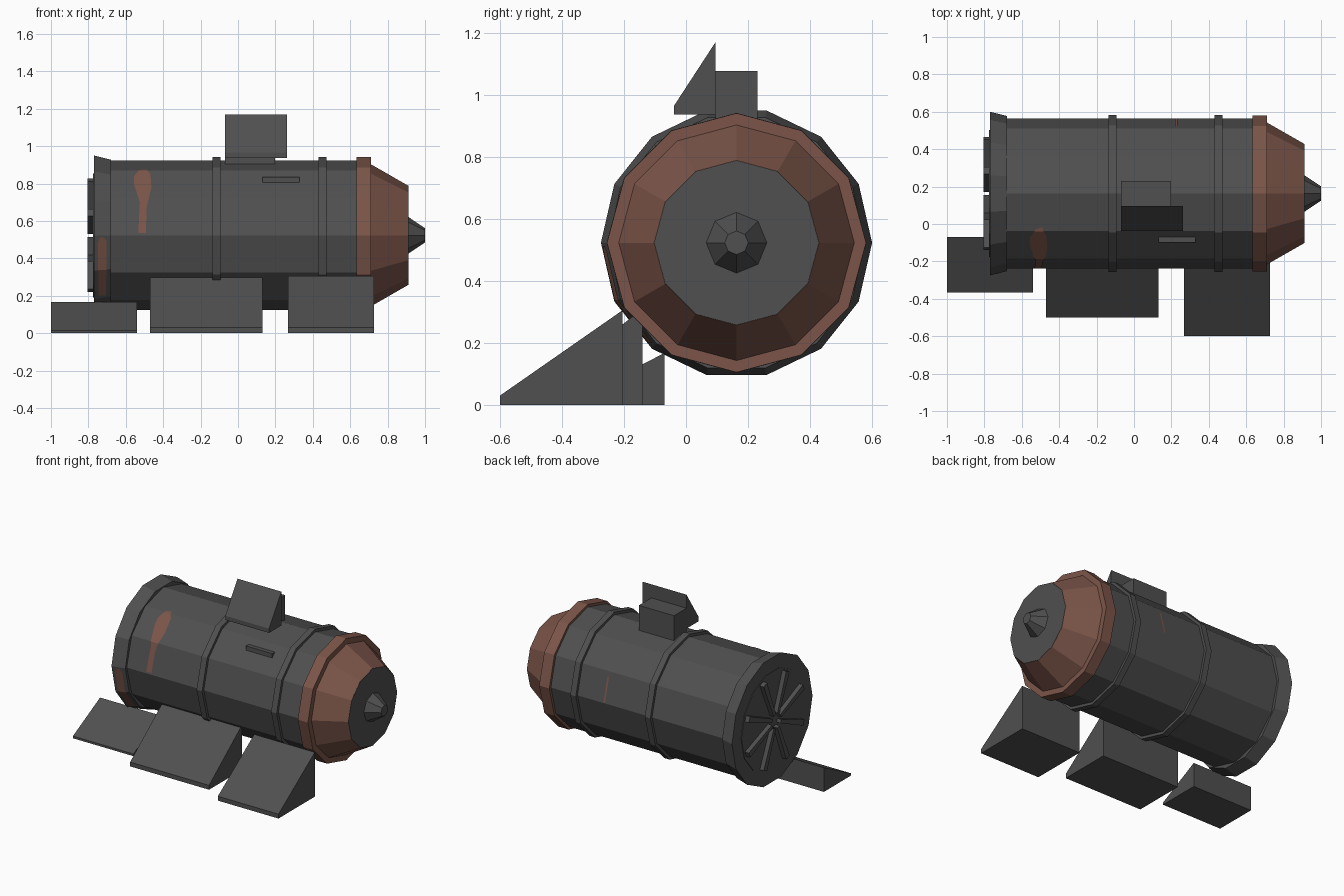
import bpy, bmesh, math
from mathutils import Vector

if "Cube" in bpy.data.objects:
    bpy.data.objects.remove(bpy.data.objects["Cube"])

CY, CZ = 0.163, 0.523  # barrel axis


def material(name, rgb):
    m = bpy.data.materials.new(name)
    m.diffuse_color = (*rgb, 1)
    m.use_nodes = True
    m.node_tree.nodes["Principled BSDF"].inputs["Base Color"].default_value = m.diffuse_color
    return m


GREY = material("dark grey metal", (0.080, 0.080, 0.080))
RUST = material("rust brown", (0.200, 0.091, 0.066))


def finish(name, bm, mat, normals=True):
    if normals:
        bmesh.ops.recalc_face_normals(bm, faces=bm.faces[:])
    me = bpy.data.meshes.new(name)
    bm.to_mesh(me)
    bm.free()
    me.materials.append(mat)
    ob = bpy.data.objects.new(name, me)
    bpy.context.collection.objects.link(ob)
    return ob


def lathe(name, profile, sides, mat):
    """Solid turned around the barrel axis; profile holds (x, radius)."""
    bm = bmesh.new()
    rings = []
    for x, r in profile:
        rings.append([bm.verts.new((x, CY + r * math.cos(2 * math.pi * i / sides),
                                    CZ + r * math.sin(2 * math.pi * i / sides)))
                      for i in range(sides)])
    for a, b in zip(rings, rings[1:]):
        for i in range(sides):
            j = (i + 1) % sides
            bm.faces.new((a[i], a[j], b[j], b[i]))
    bm.faces.new(rings[0])
    bm.faces.new(rings[-1])
    return finish(name, bm, mat)


def prism(name, x0, x1, yz, mat):
    """Side profile in y, z extruded along x."""
    bm = bmesh.new()
    a = [bm.verts.new((x0, y, z)) for y, z in yz]
    b = [bm.verts.new((x1, y, z)) for y, z in yz]
    n = len(yz)
    for i in range(n):
        j = (i + 1) % n
        bm.faces.new((a[i], a[j], b[j], b[i]))
    bm.faces.new(a)
    bm.faces.new(b)
    return finish(name, bm, mat)


def wedge(name, x0, x1, y0, y1, z0, lip, z1):
    return prism(name, x0, x1, [(y0, z0), (y1, z0), (y1, z1), (y0, lip)], GREY)


def stain(name, xz, radius, sides, side=-1):
    """Paint patch drawn in x, z and wrapped on the barrel's faceted side."""
    bm = bmesh.new()
    bm.faces.new([bm.verts.new((x, 0, z)) for x, z in xz])
    angles = [2 * math.pi * k / sides for k in range(-sides // 4, sides // 4 + 1)]
    for t in angles:
        bmesh.ops.bisect_plane(bm, geom=bm.verts[:] + bm.edges[:] + bm.faces[:],
                               plane_co=(0, 0, CZ + radius(-0.725) * math.sin(t)),
                               plane_no=(0, 0, 1))
    for v in bm.verts:
        r, h = radius(v.co.x), v.co.z - CZ
        for t, u in zip(angles, angles[1:]):
            za, zb = r * math.sin(t), r * math.sin(u)
            if za <= h <= zb:
                f = (h - za) / (zb - za)
                y = r * (math.cos(t) * (1 - f) + math.cos(u) * f)
                v.co.y = CY + side * (y + 0.004)
                break
    for f in bm.faces:
        f.normal_update()
        if f.normal.y * side < 0:
            f.normal_flip()
    return finish(name, bm, RUST, normals=False)


# barrel with two raised bands
lathe("barrel", [(-0.76, 0.40), (0.64, 0.40)], 12, GREY)
for name, x in (("rear_band", -0.115), ("front_band", 0.452)):
    lathe(name, [(x - 0.021, 0.419), (x + 0.021, 0.419)], 12, GREY)

# rear flange, end disc and spokes
lathe("rear_flange", [(-0.77, 0.4375), (-0.68, 0.415)], 14, GREY)
lathe("rear_disc", [(-0.774, 0.34), (-0.76, 0.34)], 14, GREY)
for k in range(8):
    t = math.radians(22.5 + 45 * k)
    d, s = Vector((math.cos(t), math.sin(t))), Vector((-math.sin(t), math.cos(t)))
    c = Vector((CY, CZ))
    pts = [c + d * r + s * w for r, w in
           ((0.05, -0.012), (0.32, -0.02), (0.32, 0.02), (0.05, 0.012))]
    prism(f"rear_spoke_{k + 1}", -0.804, -0.77, [tuple(p) for p in pts], GREY)

# rust nose ring and cone, grey end plate and tip
lathe("nose_ring", [(0.633, 0.418), (0.71, 0.418)], 12, RUST)
lathe("nose_cone", [(0.70, 0.386), (0.71, 0.38), (0.909, 0.266)], 12, RUST)
lathe("nose_plate", [(0.905, 0.266), (0.911, 0.265)], 12, GREY)
lathe("nose_tip", [(0.908, 0.10), (1.0, 0.038)], 8, GREY)

# sloped blocks along the front
wedge("rear_block", -1.0, -0.54, -0.365, -0.07, 0, 0.015, 0.167)
wedge("middle_block", -0.47, 0.13, -0.50, -0.14, 0, 0.03, 0.31)
wedge("front_block", 0.267, 0.728, -0.60, -0.205, 0, 0.03, 0.305)

# top fin, its backing box and the side handle
wedge("top_fin", -0.07, 0.263, -0.038, 0.095, 0.937, 0.966, 1.17)
prism("top_box", -0.07, 0.197, [(0.095, 0.90), (0.23, 0.90), (0.23, 1.077), (0.095, 1.077)], GREY)
prism("side_handle", 0.13, 0.33, [(-0.10, 0.802), (-0.068, 0.802), (-0.068, 0.836), (-0.10, 0.836)], GREY)

# rust stains
body_r = lambda x: 0.40
flange_r = lambda x: 0.415 + 0.0225 * (-0.68 - x) / 0.09
stain("large_stain", [(-0.533, 0.535), (-0.492, 0.535), (-0.489, 0.67), (-0.463, 0.78),
                      (-0.468, 0.85), (-0.49, 0.876), (-0.53, 0.872), (-0.555, 0.84),
                      (-0.557, 0.80), (-0.525, 0.70)], body_r, 12)
stain("flange_stain", [(-0.745, 0.20), (-0.705, 0.20), (-0.703, 0.49), (-0.715, 0.512),
                       (-0.738, 0.512), (-0.75, 0.48)], flange_r, 14)
stain("back_stain", [(0.22, 0.53), (0.232, 0.53), (0.232, 0.69), (0.22, 0.69)], body_r, 12, 1)
